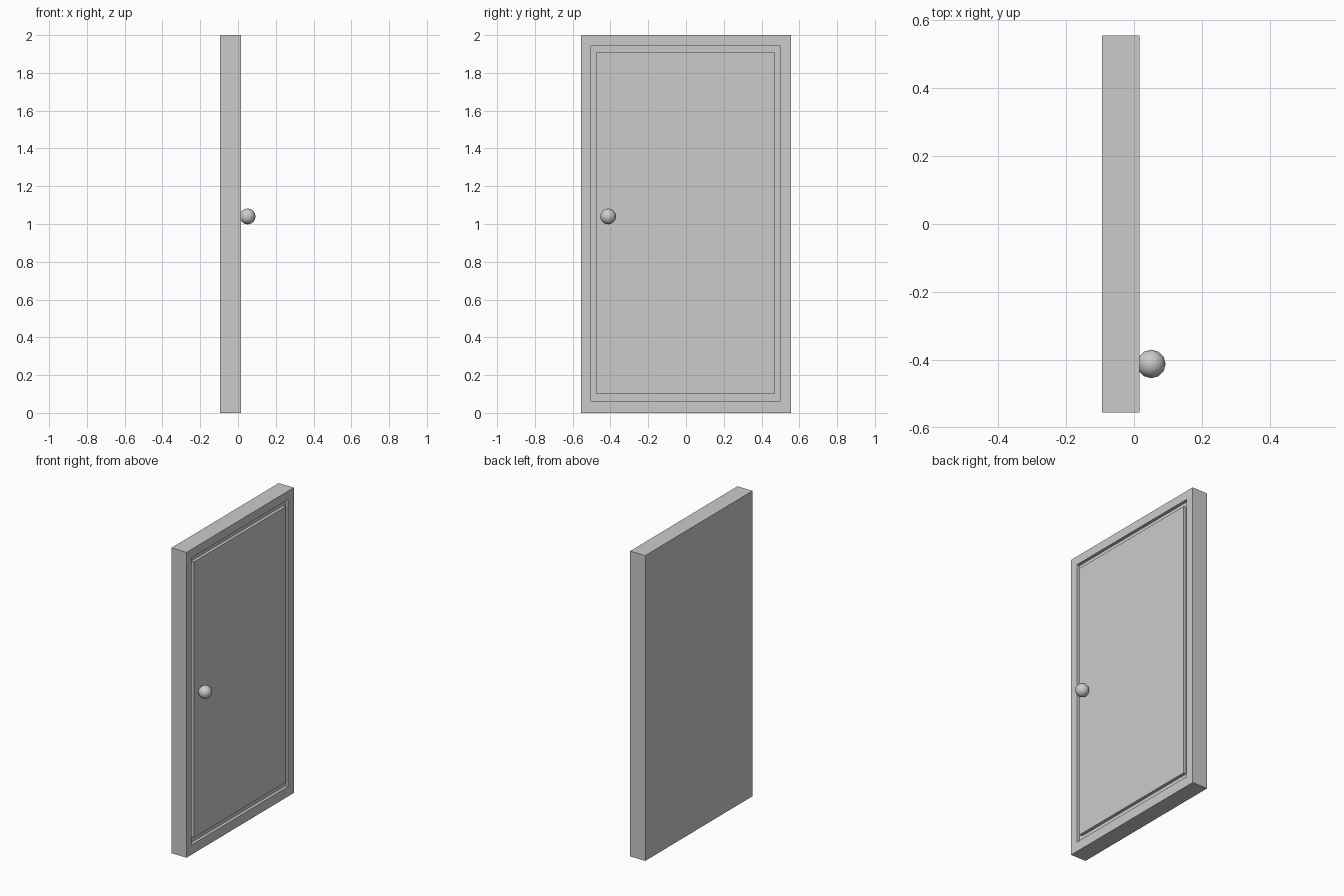
import bpy, bmesh

if "Cube" in bpy.data.objects:
    bpy.data.objects.remove(bpy.data.objects["Cube"])

FRONT, BACK, DEPTH = 0.016, -0.094, 0.02
OUTER = (-0.555, 0.555, 0.0, 2.0)
FRAME = (-0.503, 0.497, 0.064, 1.944)
PANEL = (-0.477, 0.472, 0.102, 1.908)


def ring(bm, rect, x):
    y0, y1, z0, z1 = rect
    return [bm.verts.new((x, y, z)) for y, z in ((y0, z0), (y1, z0), (y1, z1), (y0, z1))]


# door slab: rectangular rings stepping around the edge, down the groove and up to the panel
bm = bmesh.new()
rings = [ring(bm, r, x) for r, x in (
    (OUTER, BACK), (OUTER, FRONT), (FRAME, FRONT),
    (FRAME, FRONT - DEPTH), (PANEL, FRONT - DEPTH), (PANEL, FRONT))]
for a, b in zip(rings, rings[1:]):
    for i in range(4):
        j = (i + 1) % 4
        bm.faces.new((a[i], a[j], b[j], b[i]))
bm.faces.new(rings[0][::-1])
bm.faces.new(rings[-1])
bmesh.ops.recalc_face_normals(bm, faces=bm.faces)
mesh = bpy.data.meshes.new("door_slab")
bm.to_mesh(mesh)
bm.free()
door = bpy.data.objects.new("door_slab", mesh)
bpy.context.collection.objects.link(door)

# round knob
bpy.ops.mesh.primitive_uv_sphere_add(segments=12, ring_count=8, radius=0.042,
                                     location=(0.051, -0.412, 1.04))
knob = bpy.context.object
knob.name = "door_knob"
bpy.ops.object.shade_smooth()
